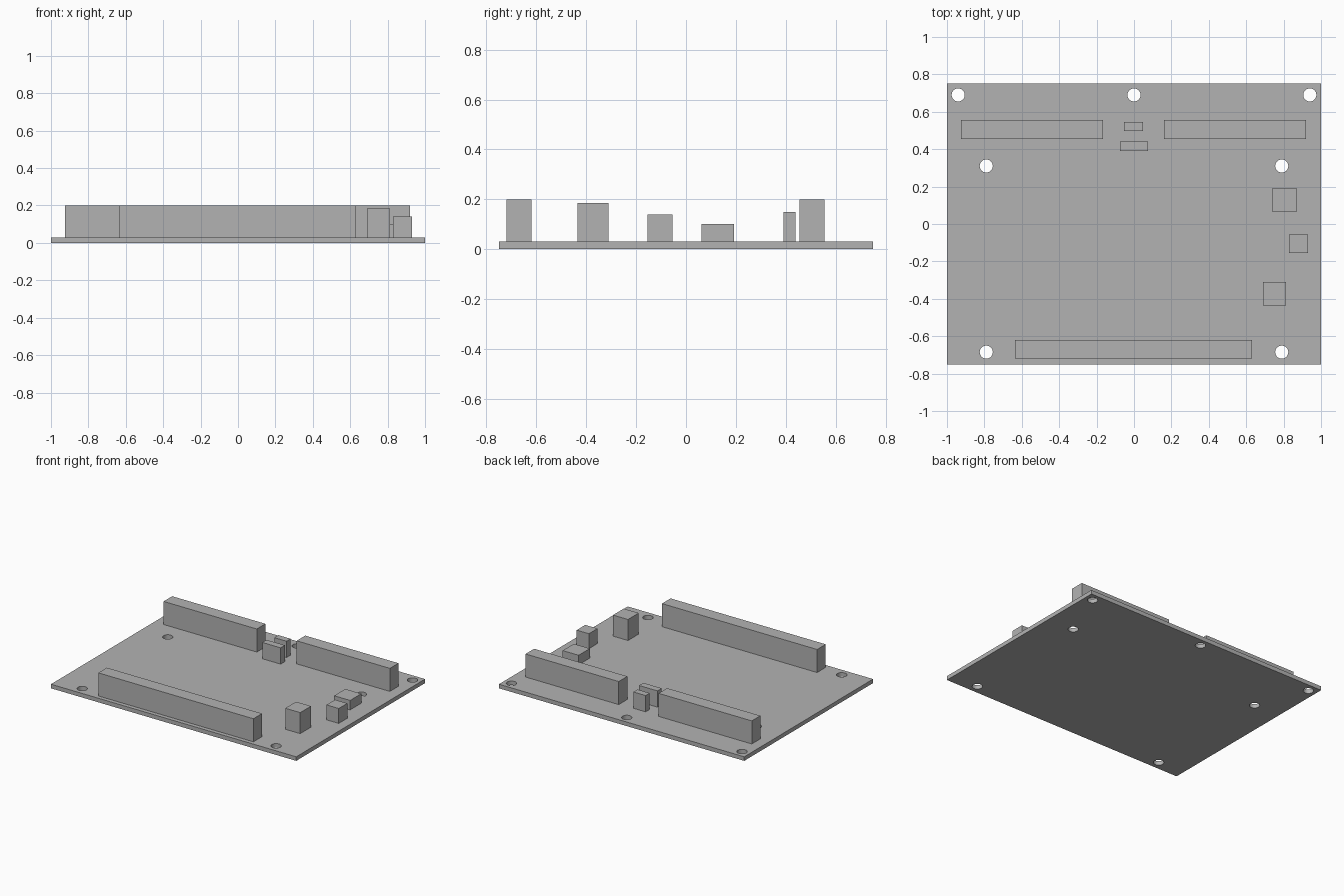
import bpy
import bmesh
from mathutils import Matrix, Vector

cube = bpy.data.objects.get("Cube")
if cube:
    bpy.data.objects.remove(cube, do_unlink=True)

grey = bpy.data.materials.new("plain grey")
grey.use_nodes = True
GREY = (0.45, 0.45, 0.45, 1)
grey.diffuse_color = GREY
grey.node_tree.nodes["Principled BSDF"].inputs["Base Color"].default_value = GREY

BOARD_TOP = 0.03


def finish(name, bm):
    mesh = bpy.data.meshes.new(name)
    bm.to_mesh(mesh)
    bm.free()
    mesh.materials.append(grey)
    obj = bpy.data.objects.new(name, mesh)
    bpy.context.scene.collection.objects.link(obj)
    return obj


def block(name, x, y, z):
    """Box spanning the given (low, high) ranges."""
    low, high = Vector((x[0], y[0], z[0])), Vector((x[1], y[1], z[1]))
    bm = bmesh.new()
    place = Matrix.Translation((low + high) / 2) @ Matrix.Diagonal((*(high - low), 1))
    bmesh.ops.create_cube(bm, size=1, matrix=place)
    return finish(name, bm)


# Flat board
board = block("board", (-1, 1), (-0.75, 0.75), (0, BOARD_TOP))

# Mounting holes, mirrored left and right
holes = [(0, 0.69)]
for x, y in ((0.94, 0.69), (0.79, 0.31), (0.79, -0.685)):
    holes += [(x, y), (-x, y)]
bm = bmesh.new()
for x, y in holes:
    bmesh.ops.create_cone(bm, cap_ends=True, segments=32, radius1=0.035, radius2=0.035,
                          depth=0.2, matrix=Matrix.Translation((x, y, 0)))
cutter = finish("hole_cutter", bm)
cutter.hide_render = True
cut = board.modifiers.new("holes", "BOOLEAN")
cut.operation = "DIFFERENCE"
cut.solver = "EXACT"
cut.object = cutter
bpy.context.view_layer.objects.active = board
bpy.ops.object.modifier_apply(modifier=cut.name)
bpy.data.objects.remove(cutter, do_unlink=True)

# Long header strips
for name, x, y in (
    ("front_header", (-0.635, 0.63), (-0.72, -0.62)),
    ("back_right_header", (-0.925, -0.165), (0.455, 0.555)),
    ("back_left_header", (0.16, 0.92), (0.455, 0.555)),
):
    block(name, x, y, (BOARD_TOP, 0.2))

# Small connectors between the back headers and along the left edge
for name, x, y, top in (
    ("rear_small_connector", (-0.053, 0.047), (0.498, 0.546), 0.15),
    ("rear_wide_connector", (-0.075, 0.075), (0.39, 0.44), 0.15),
    ("side_low_connector", (0.74, 0.87), (0.063, 0.193), 0.10),
    ("side_middle_connector", (0.83, 0.93), (-0.155, -0.055), 0.14),
    ("side_tall_connector", (0.69, 0.812), (-0.435, -0.31), 0.185),
):
    block(name, x, y, (BOARD_TOP, top))
